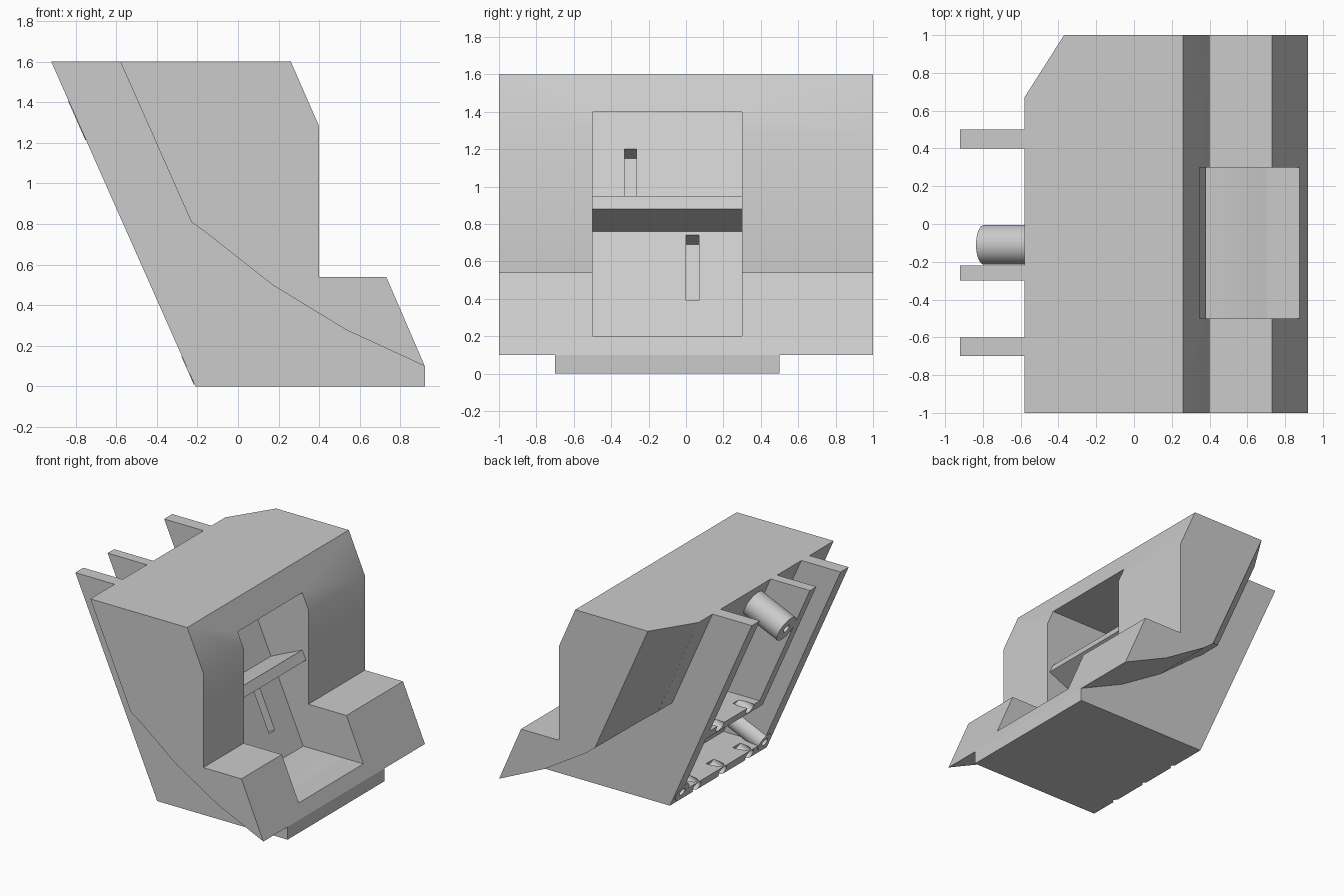
import bpy, bmesh, math
from mathutils import Vector, Matrix

if "Cube" in bpy.data.objects:
    bpy.data.objects.remove(bpy.data.objects["Cube"])

grey = bpy.data.materials.new("plain_grey")
grey.use_nodes = True
colour = (0.6, 0.6, 0.6, 1)
grey.diffuse_color = colour
grey.node_tree.nodes["Principled BSDF"].inputs["Base Color"].default_value = colour

SLANT = Vector((0.71, 0, -1.6)).normalized()    # down along the sloping rear
INWARD = Vector((1.6, 0, 0.71)).normalized()    # from the rear into the body
LEAN = 0.71 / 1.6


def rear(z, depth=0.0):
    """Point of the sloping rear plane at a height, moved along x by depth."""
    return (-0.92 + LEAN * (1.6 - z) + depth, z)


def panel(z, depth=0.0):
    """Point of the sloping recess panel, moved inward or outward."""
    p = Vector((0.355 - LEAN * (z - 0.2), 0, z)) + INWARD * depth
    return (p.x, p.z)


def new_object(name, bm, helper=False):
    bmesh.ops.recalc_face_normals(bm, faces=bm.faces)
    mesh = bpy.data.meshes.new(name)
    bm.to_mesh(mesh)
    bm.free()
    mesh.materials.append(grey)
    ob = bpy.data.objects.new(name, mesh)
    bpy.context.collection.objects.link(ob)
    ob.hide_render = helper
    return ob


def sweep(name, points, offset, helper=False):
    """Extrude a flat polygon along a vector."""
    bm = bmesh.new()
    face = bm.faces.new([bm.verts.new(p) for p in points])
    made = bmesh.ops.extrude_face_region(bm, geom=[face])
    verts = [v for v in made["geom"] if isinstance(v, bmesh.types.BMVert)]
    bmesh.ops.translate(bm, verts=verts, vec=offset)
    return new_object(name, bm, helper)


def prism(name, profile, y0, y1, helper=False):
    return sweep(name, [(x, y0, z) for x, z in profile], (0, y1 - y0, 0), helper)


def rod(name, y, z, radius, start, end, helper=False):
    """Cylinder at right angles to the rear plane."""
    x, z = rear(z)
    bm = bmesh.new()
    centre = Vector((x, y, z)) + INWARD * (start + end) / 2
    turn = Vector((0, 0, 1)).rotation_difference(INWARD).to_matrix().to_4x4()
    bmesh.ops.create_cone(bm, cap_ends=True, segments=32, radius1=radius,
                          radius2=radius, depth=end - start,
                          matrix=Matrix.Translation(centre) @ turn)
    return new_object(name, bm, helper)


def carve(ob, cutters):
    for cutter in cutters:
        mod = ob.modifiers.new("cut", "BOOLEAN")
        mod.operation = "DIFFERENCE"
        mod.solver = "EXACT"
        mod.object = cutter
        bpy.context.view_layer.objects.active = ob
        bpy.ops.object.modifier_apply(modifier=mod.name)


# Main hull and the narrower lower core
underside = [(0.92, 0.1), (0.53, 0.28), (0.17, 0.5), (-0.16, 0.76), (-0.23, 0.81)]
hull = prism("hull", [(-0.58, 1.6), (0.26, 1.6), (0.4, 1.28), (0.4, 0.54),
                      (0.73, 0.54)] + underside, -1, 1)
core = prism("lower_core", [rear(0.81, 0.34), rear(0, 0.34), (0.92, 0), (0.92, 0.1),
                            (0.87, 0.14), (0.5, 0.33), (0.17, 0.56), (-0.12, 0.81)],
             -0.7, 0.5)

# Front recess, its two slots and the sloping rear corner
recess = prism("recess_cutter", [panel(0.2), (1.2, 0.2), (1.2, 1.4), panel(1.4)],
               -0.5, 0.3, True)
slots = [prism("slot_cutter", [panel(lo, 0.1), panel(hi, 0.1), panel(hi, -0.12),
                               panel(lo, -0.12)], y0, y1, True)
         for lo, hi, y0, y1 in [(0.95, 1.2, -0.33, -0.265), (0.39, 0.74, 0, 0.07)]]
corner = sweep("corner_cutter",
               [Vector(p) - SLANT * 0.2 for p in
                [(-0.58, 0.67, 1.6), (-0.37, 1, 1.6), (-0.306, 1.1, 1.6),
                 (-0.9, 1.1, 1.6), (-0.9, 0.67, 1.6)]], SLANT * 2.2, True)
carve(hull, [recess, corner] + slots)
carve(core, [recess] + slots)

# Shelf standing square to the recess panel
shelf = prism("shelf", [(0.38, 0.88), (0.346, 0.95), (0.06, 0.823), (0.091, 0.752)],
              -0.5, 0.3)
parts = [hull, core, shelf]

# Rear walls, floor plate and cross rib
rear_parts = []
for name, low, high, y0, y1 in [("right_wall", 0, 1.6, -0.7, -0.6),
                                ("middle_wall", 0.55, 1.6, -0.3, -0.22),
                                ("left_wall", 0, 1.6, 0.4, 0.5),
                                ("floor_plate", 0, 0.08, -0.65, 0.45),
                                ("cross_rib", 0.55, 0.62, -0.28, 0.45)]:
    rear_parts.append(prism(name, [rear(low), rear(high), rear(high, 0.345),
                                   rear(low, 0.345)], y0, y1))
right_wall, middle_wall, left_wall, floor_plate, cross_rib = rear_parts

# Round notches in the floor plate and rib
carve(floor_plate, [rod("notch_cutter", y, 0.035, 0.045, -0.1, 0.12, True)
                    for y in (-0.46, -0.13, 0.19)])
carve(cross_rib, [rod("notch_cutter", y, 0.6, 0.045, -0.1, 0.12, True)
                  for y in (-0.11, 0.26)])

# Screw bosses with pilot holes
for y, z, radius in [(-0.11, 1.31, 0.105), (-0.62, 0.08, 0.075), (0.4, 0.08, 0.075)]:
    boss = rod("screw_boss", y, z, radius, -0.003, 0.36)
    hole = rod("hole_cutter", y, z, 0.032, -0.1, 0.15, True)
    carve(boss, [hole])
    rear_parts.append(boss)
    if z < 1:
        for wall in (right_wall, left_wall, floor_plate):
            carve(wall, [hole])
parts += rear_parts

# Remove the helpers and finish the shading
for ob in [o for o in bpy.data.objects if "_cutter" in o.name]:
    bpy.data.objects.remove(ob)
bpy.ops.object.select_all(action="DESELECT")
for ob in parts:
    ob.select_set(True)
bpy.context.view_layer.objects.active = hull
bpy.ops.object.shade_smooth_by_angle(angle=math.radians(30))
